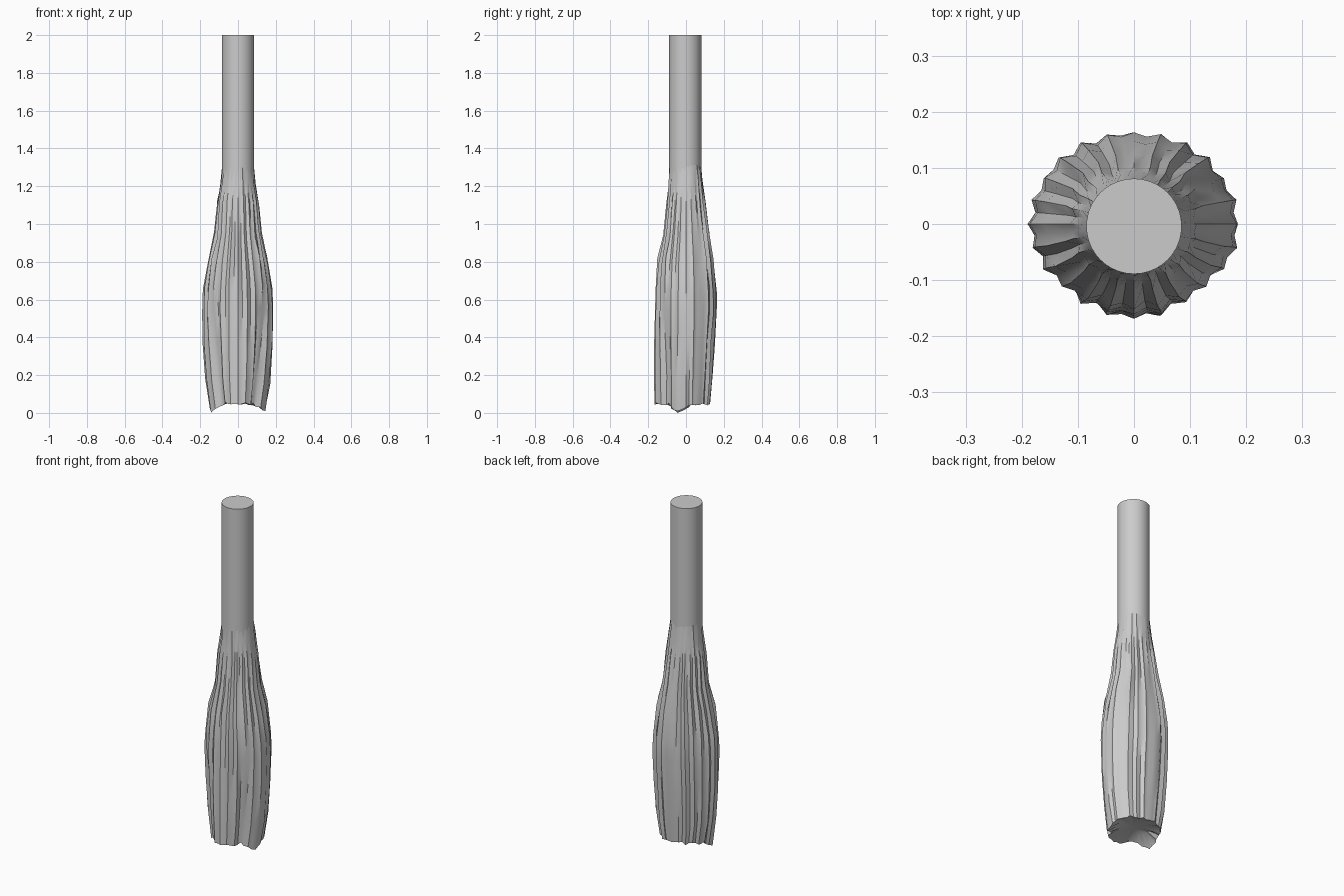
import bpy, bmesh, math, random

if "Cube" in bpy.data.objects:
    bpy.data.objects.remove(bpy.data.objects["Cube"])

random.seed(4)
mat = bpy.data.materials.new("plain grey")
mat.diffuse_color = (0.6, 0.6, 0.6, 1)
mat.use_nodes = True
mat.node_tree.nodes["Principled BSDF"].inputs["Base Color"].default_value = mat.diffuse_color


def finish(bm, name, angle):
    bmesh.ops.recalc_face_normals(bm, faces=bm.faces[:])
    me = bpy.data.meshes.new(name)
    bm.to_mesh(me)
    bm.free()
    me.materials.append(mat)
    ob = bpy.data.objects.new(name, me)
    bpy.context.collection.objects.link(ob)
    bpy.ops.object.select_all(action='DESELECT')
    ob.select_set(True)
    bpy.context.view_layer.objects.active = ob
    bpy.ops.object.shade_smooth_by_angle(angle=math.radians(angle))
    return ob


# Handle: plain round pole
bm = bmesh.new()
bmesh.ops.create_cone(bm, cap_ends=True, segments=40, radius1=0.085,
                      radius2=0.085, depth=1.0)
bmesh.ops.translate(bm, vec=(0, -0.004, 1.5), verts=bm.verts[:])
finish(bm, "handle", 30)

# Bristle head: height, half width, front depth, back depth, ridge strength
PROFILE = [
    (0.00, 0.145, 0.163, 0.126, 0.004),
    (0.18, 0.168, 0.164, 0.136, 0.005),
    (0.36, 0.180, 0.162, 0.148, 0.006),
    (0.54, 0.183, 0.158, 0.161, 0.006),
    (0.66, 0.178, 0.154, 0.160, 0.006),
    (0.80, 0.156, 0.145, 0.146, 0.006),
    (0.95, 0.122, 0.115, 0.122, 0.005),
    (1.10, 0.110, 0.099, 0.102, 0.004),
    (1.22, 0.092, 0.090, 0.088, 0.003),
    (1.32, 0.083, 0.087, 0.079, 0.0),
]
N = 48
GROOVE = [0.036, 0.040, 0.026, 0.008]   # side-front grooves, fading upward


def bump(a, centre, width):
    return math.exp(-((a - centre) / width) ** 2)


strand = [random.uniform(0.4, 1.3) for _ in range(N)]
bm = bmesh.new()
rings = []
for k, (z, rx, fr, bk, ridge) in enumerate(PROFILE):
    ring = []
    for i in range(N):
        t = 2 * math.pi * i / N
        c, s = math.cos(t), math.sin(t)
        side = math.atan2(s, abs(c))          # mirrored angle, -90 = front
        x, y = rx * c, (bk if s > 0 else fr) * s
        r = math.hypot(x, y)
        d = ridge * strand[i] * (1 if i % 2 == 0 else -1)
        d += random.uniform(-0.3, 0.3) * ridge
        if k < len(GROOVE):
            d -= GROOVE[k] * bump(side, -0.80, 0.24)
        f = (r + d) / r
        zz = z
        if k == 0:                            # ragged tips, lowest at the sides
            zz = 0.05 - 0.04 * bump(side, -0.25, 0.3) + random.uniform(-0.009, 0.009)
        elif k < len(PROFILE) - 1:
            zz += random.uniform(-0.03, 0.03)
        ring.append(bm.verts.new((x * f, y * f, zz)))
    rings.append(ring)
# Hollowed underside
low = min(v.co.z for v in rings[0])
for v in rings[0]:
    v.co.z -= low
under = [bm.verts.new((v.co.x * 0.6, v.co.y * 0.6, 0.06)) for v in rings[0]]
rings.insert(0, under)
for a, b in zip(rings, rings[1:]):
    for i in range(N):
        j = (i + 1) % N
        bm.faces.new((a[i], a[j], b[j], b[i]))
bm.faces.new(rings[-1])
mid = bm.verts.new((0, -0.01, 0.065))
for i in range(N):
    bm.faces.new((mid, under[(i + 1) % N], under[i]))
finish(bm, "bristle_head", 40)
